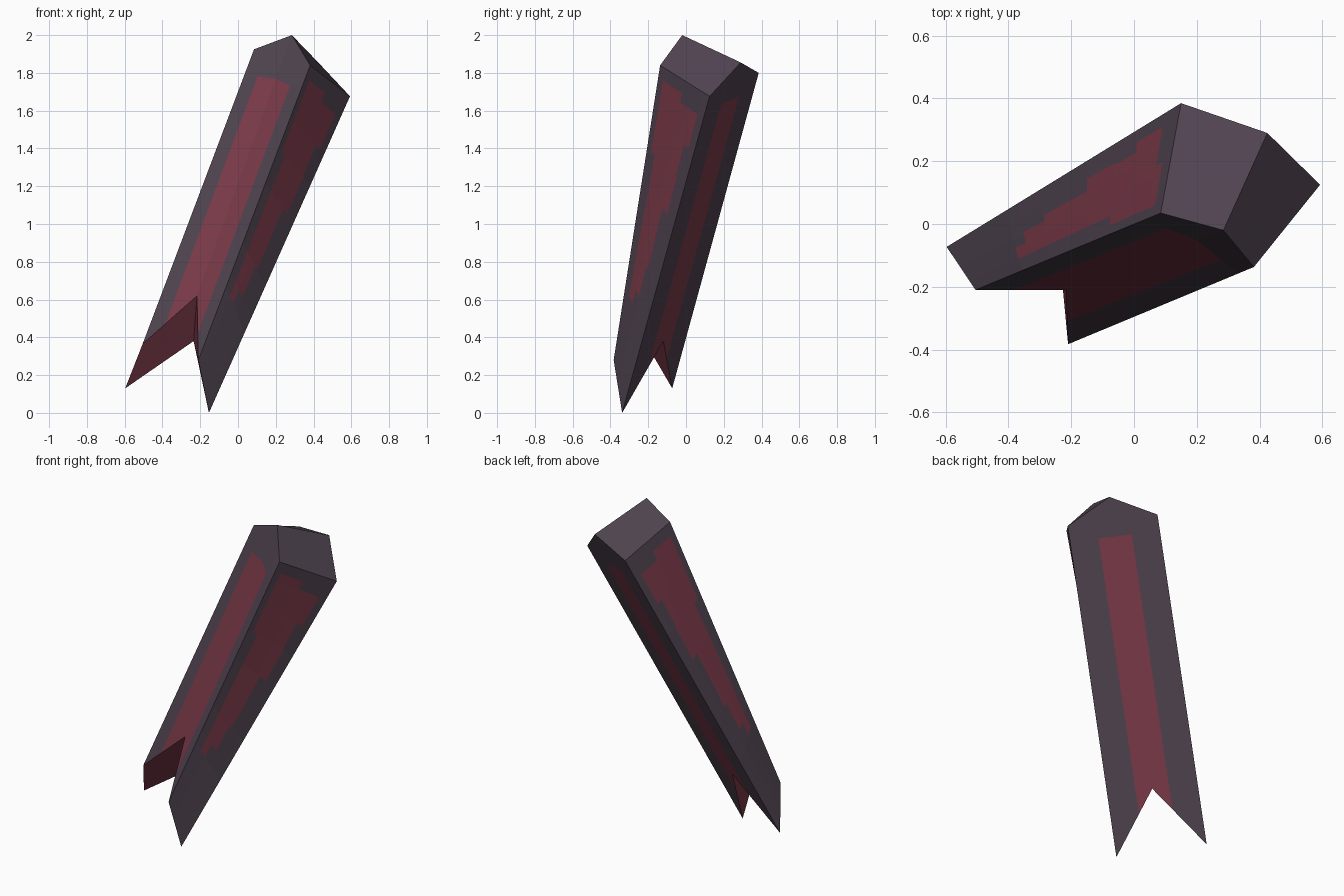
import bpy, bmesh
from mathutils import Vector

if "Cube" in bpy.data.objects:
    bpy.data.objects.remove(bpy.data.objects["Cube"])


def material(name, rgb):
    m = bpy.data.materials.new(name)
    m.diffuse_color = (*rgb, 1)
    m.use_nodes = True
    m.node_tree.nodes["Principled BSDF"].inputs["Base Color"].default_value = m.diffuse_color
    return m


# Crown corners: left, peak and right at the front; right, peak and left at the back
F, E, D = Vector((.085, .035, 1.925)), Vector((.285, -.02, 2)), Vector((.382, -.137, 1.84))
C, B, A = Vector((.593, .125, 1.676)), Vector((.425, .29, 1.855)), Vector((.15, .385, 1.80))
# Forked foot corners: left prong, notch and right prong, front then back
H, I, J = Vector((-.505, -.21, .365)), Vector((-.217, -.21, .62)), Vector((-.21, -.383, .28))
G, L, K = Vector((-.597, -.073, .13)), Vector((-.235, -.12, .38)), Vector((-.154, -.338, 0))

BODY, INLAY = 0, 1
bm = bmesh.new()


def face(points, mat):
    f = bm.faces.new([bm.verts.new(p) for p in points])
    f.material_index = mat


def panel(a, b, c, d, bands, flip=False, bow=0):
    """Four-cornered side split into cells; cells inside a band (t0, t1, s0, s1) are inlay."""
    ss = sorted({0, 1, *[s for q in bands for s in q[2:]]})
    ts = sorted({0, 1, *[t for q in bands for t in q[:2]]})

    def at(s, t):
        t += bow * s * t * (1 - t)
        return a.lerp(b, s).lerp(d.lerp(c, s), t)

    for s0, s1 in zip(ss, ss[1:]):
        for t0, t1 in zip(ts, ts[1:]):
            s, t = (s0 + s1) / 2, (t0 + t1) / 2
            inside = any(q[0] < t < q[1] and q[2] < s < q[3] for q in bands)
            pts = [at(s0, t0), at(s0, t1), at(s1, t1), at(s1, t0)]
            face(pts[::-1] if flip else pts, INLAY if inside else BODY)


# Mirrored pairs: stepped inlay on the two narrow sides
steps = [(.04, .07, .1, .5), (.07, .18, .1, .87), (.18, .28, .1, .76), (.28, .40, .2, .78),
         (.40, .60, .2, .63), (.60, .70, .2, .55), (.70, .75, .2, .38)]
panel(D, C, K, J, steps)
panel(F, A, G, H, steps, flip=True)

# Straight inlay down the front and back, each made of two halves
front_band, back_band = [(.08, 1, .42, 1)], [(.04, 1, .63, 1)]
panel(F, E, I, H, front_band, bow=1.2)
panel(D, E, I, J, front_band, flip=True, bow=1.2)
panel(C, B, L, K, back_band, bow=2.5)
panel(A, B, L, G, back_band, flip=True, bow=2.5)

# Sloped crown faces
face((F, E, B, A), BODY)
face((E, D, C, B), BODY)

# Walls of the notch between the prongs
face((H, G, L, I), INLAY)
face((J, I, L, K), INLAY)

bmesh.ops.remove_doubles(bm, verts=bm.verts, dist=.0005)
mesh = bpy.data.meshes.new("forked_shard")
bm.to_mesh(mesh)
bm.free()
mesh.materials.append(material("dark plum grey", (.078, .056, .078)))
mesh.materials.append(material("dull crimson", (.195, .042, .065)))
bpy.context.collection.objects.link(bpy.data.objects.new("forked_shard", mesh))
